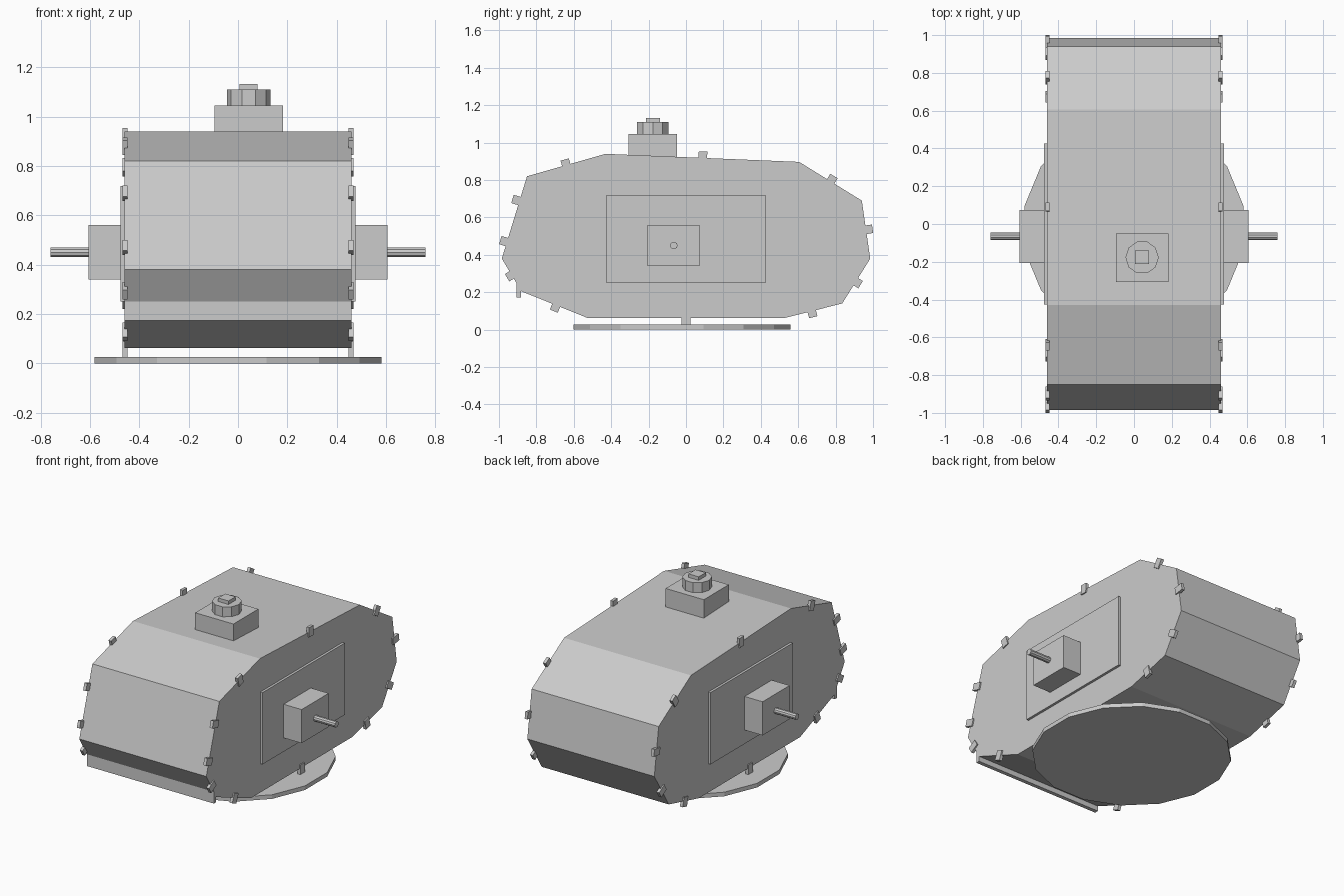
import bpy, bmesh, math
from mathutils import Vector, Matrix

if "Cube" in bpy.data.objects:
    bpy.data.objects.remove(bpy.data.objects["Cube"])


def finish(name, bm):
    bmesh.ops.recalc_face_normals(bm, faces=bm.faces)
    me = bpy.data.meshes.new(name)
    bm.to_mesh(me)
    bm.free()
    ob = bpy.data.objects.new(name, me)
    bpy.context.collection.objects.link(ob)
    return ob


def box(name, lo, hi):
    lo, hi = Vector(lo), Vector(hi)
    bm = bmesh.new()
    bmesh.ops.create_cube(bm, size=1, matrix=Matrix.Translation((lo + hi) / 2)
                          @ Matrix.Diagonal((*(hi - lo), 1)))
    return finish(name, bm)


def cylinder(name, centre, radius, depth, sides, rot=Matrix()):
    bm = bmesh.new()
    bmesh.ops.create_cone(bm, cap_ends=True, segments=sides, radius1=radius, radius2=radius,
                          depth=depth, matrix=Matrix.Translation(centre) @ rot)
    return finish(name, bm)


# Housing: side outline in y, z extruded along x
profile = [(-.43, .94), (.605, .897), (.94, .69), (.985, .38), (.835, .14),
           (.525, .062), (-.525, .062), (-.88, .205), (-.985, .38), (-.85, .82)]
HALF = .46
bm = bmesh.new()
face = bm.faces.new([bm.verts.new((-HALF, y, z)) for y, z in profile])
ext = bmesh.ops.extrude_face_region(bm, geom=[face])
bmesh.ops.translate(bm, vec=(2 * HALF, 0, 0),
                    verts=[v for v in ext["geom"] if isinstance(v, bmesh.types.BMVert)])
bm.faces.ensure_lookup_table()
if not any(all(v.co.x < 0 for v in f.verts) for f in bm.faces):
    bm.faces.new([v for v in bm.verts if v.co.x < 0])
finish("housing", bm)


# Rim clamps, turned to follow the nearest outline edge
def edge_angle(p):
    best = None
    for a, b in zip(profile, profile[1:] + profile[:1]):
        a, b = Vector(a), Vector(b)
        d = b - a
        t = max(0, min(1, (p - a).dot(d) / d.length_squared))
        dist = (a + d * t - p).length
        if best is None or dist < best[0]:
            best = (dist, math.atan2(d.y, d.x))
    return best[1]


clamps = [(-.64, .88), (.09, .922), (.775, .795), (.967, .535), (.907, .257), (.673, .097),
          (0, .058), (-.695, .128), (-.93, .294), (-.963, .47), (-.898, .69)]
for i, c in enumerate(clamps):
    turn = Matrix.Rotation(edge_angle(Vector(c)), 4, 'X')
    for side, s in (("left", -1), ("right", 1)):
        bm = bmesh.new()
        bmesh.ops.create_cube(bm, size=1, matrix=Matrix.Translation((s * .458, *c)) @ turn
                              @ Matrix.Diagonal((.02, .046, .062, 1)))
        finish(f"rim_clamp_{side}_{i + 1}", bm)

# Side cover plates, bearing blocks and shafts
for side, s in (("left", -1), ("right", 1)):
    box(f"cover_plate_{side}", (min(s * .45, s * .476), -.425, .25),
        (max(s * .45, s * .476), .425, .72))
    box(f"bearing_block_{side}", (min(s * .47, s * .606), -.207, .34),
        (max(s * .47, s * .606), .073, .56))
    cylinder(f"shaft_{side}", (s * .675, -.065, .45), .02, .17, 10,
             Matrix.Rotation(math.pi / 2, 4, 'Y'))

# Base disc
cylinder("base_disc", (0, -.022, .0135), .592, .027, 16, Matrix.Rotation(math.pi / 16, 4, 'Z'))

# Front lip bar
box("front_lip", (-.46, -.907, .173), (.46, -.882, .262))

# Filler neck, cap and square key
box("filler_neck", (-.095, -.307, .9), (.182, -.049, 1.045))
cylinder("filler_cap", (.043, -.177, 1.075), .088, .07, 10, Matrix.Rotation(math.pi / 2, 4, 'Z'))
box("cap_key", (.006, -.213, 1.1), (.08, -.14, 1.133))
